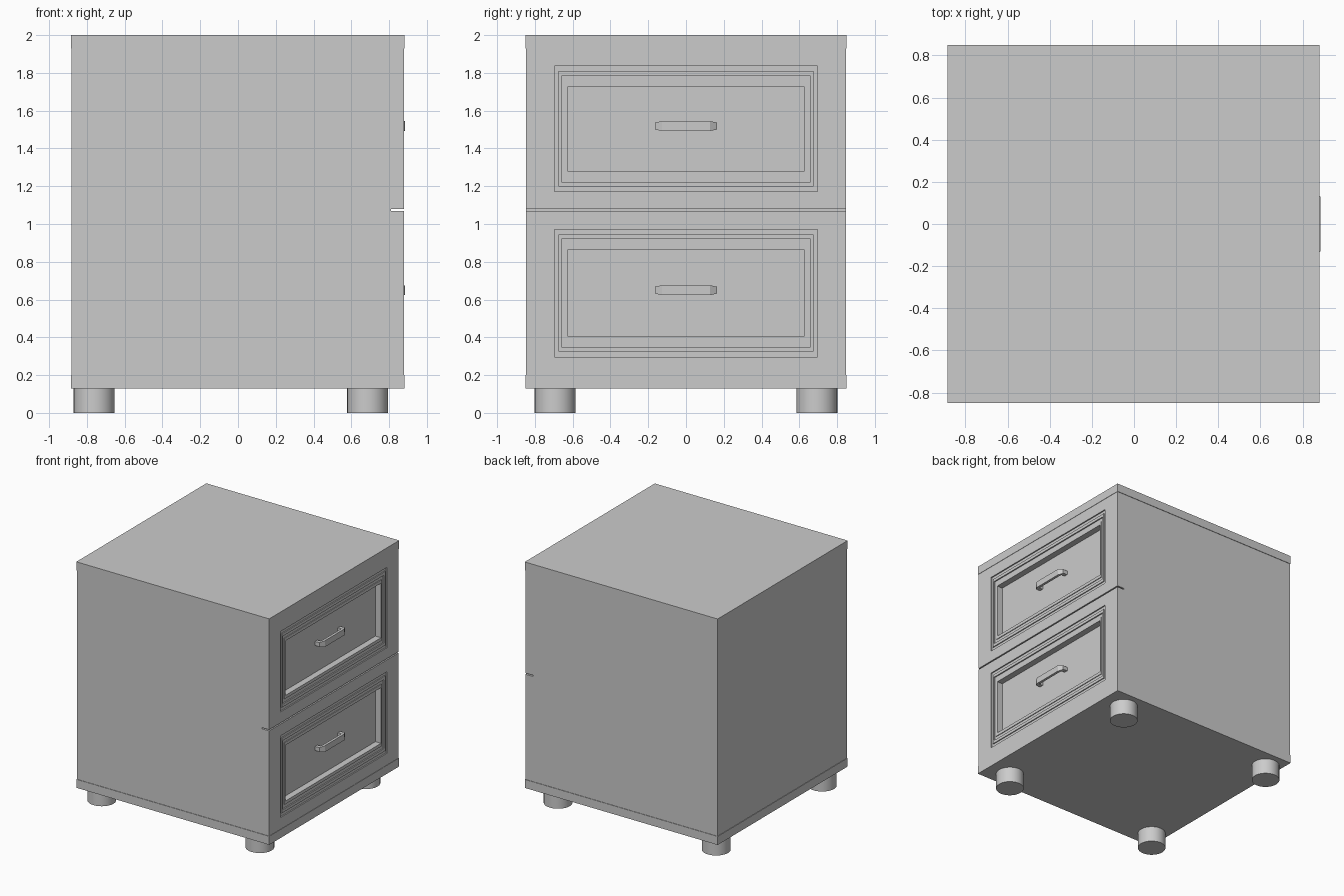
import bpy, bmesh

if "Cube" in bpy.data.objects:
    bpy.data.objects.remove(bpy.data.objects["Cube"])


def finish(name, bm):
    bmesh.ops.recalc_face_normals(bm, faces=bm.faces[:])
    mesh = bpy.data.meshes.new(name)
    bm.to_mesh(mesh)
    bm.free()
    ob = bpy.data.objects.new(name, mesh)
    bpy.context.collection.objects.link(ob)
    return ob


def box(name, x0, x1, hy, z0, z1):
    bm = bmesh.new()
    bmesh.ops.create_cube(bm, size=1)
    for v in bm.verts:
        v.co = (x1 if v.co.x > 0 else x0, hy if v.co.y > 0 else -hy, z1 if v.co.z > 0 else z0)
    return finish(name, bm)


def loft(name, rings):
    # bridge closed rings of points and cap both ends
    bm = bmesh.new()
    loops = [[bm.verts.new(p) for p in r] for r in rings]
    for a, b in zip(loops, loops[1:]):
        for i in range(len(a)):
            j = (i + 1) % len(a)
            bm.faces.new((a[i], a[j], b[j], b[i]))
    bm.faces.new(loops[0])
    bm.faces.new(loops[-1])
    return finish(name, bm)


def rect(x, hy, z0, z1):
    return [(x, -hy, z0), (x, hy, z0), (x, hy, z1), (x, -hy, z1)]


# carcass with slightly proud top and base boards
box("cabinet_body", -0.881, 0.81, 0.846, 0.20, 1.93)
box("top_board", -0.885, 0.881, 0.85, 1.93, 2.0)
box("base_board", -0.885, 0.881, 0.85, 0.13, 0.20)

# stepped moulding: depth x, half width y, vertical inset from the outer moulding
MOULDING = [(0.878, 0.696, 0), (0.868, 0.696, 0), (0.868, 0.675, 0.027),
            (0.876, 0.675, 0.027), (0.876, 0.660, 0.052), (0.866, 0.660, 0.052),
            (0.866, 0.638, 0.081), (0.872, 0.638, 0.081), (0.872, 0.625, 0.107),
            (0.82, 0.625, 0.107)]


def drawer(label, z0, z1, p0, p1):
    # drawer front with recessed panel
    rings = [rect(0.81, 0.846, z0, z1), rect(0.878, 0.846, z0, z1)]
    rings += [rect(x, hy, p0 + d, p1 - d) for x, hy, d in MOULDING]
    loft(label + "_drawer_front", rings)
    # bow handle, wider along the grip: outer x, y / inner x, y / half height
    zc = (p0 + p1) / 2 + 0.015
    half = [(0.82, 0.165, 0.82, 0.133, 0.016), (0.862, 0.165, 0.852, 0.133, 0.018),
            (0.885, 0.128, 0.864, 0.115, 0.026)]
    secs = [(a, -b, c, -d, h) for a, b, c, d, h in half] + half[::-1]
    loft(label + "_handle", [[(xo, yo, zc - h), (xo, yo, zc + h), (xi, yi, zc + h), (xi, yi, zc - h)]
                             for xo, yo, xi, yi, h in secs])


drawer("lower", 0.20, 1.07, 0.297, 0.972)
drawer("upper", 1.08, 1.93, 1.171, 1.836)

# round feet
for xn, x in (("back", -0.762), ("front", 0.686)):
    for yn, y in (("left", -0.693), ("right", 0.693)):
        bpy.ops.mesh.primitive_cylinder_add(vertices=32, radius=0.108, depth=0.13, location=(x, y, 0.065))
        bpy.context.object.name = f"{xn}_{yn}_foot"
        bpy.ops.object.shade_smooth_by_angle()
